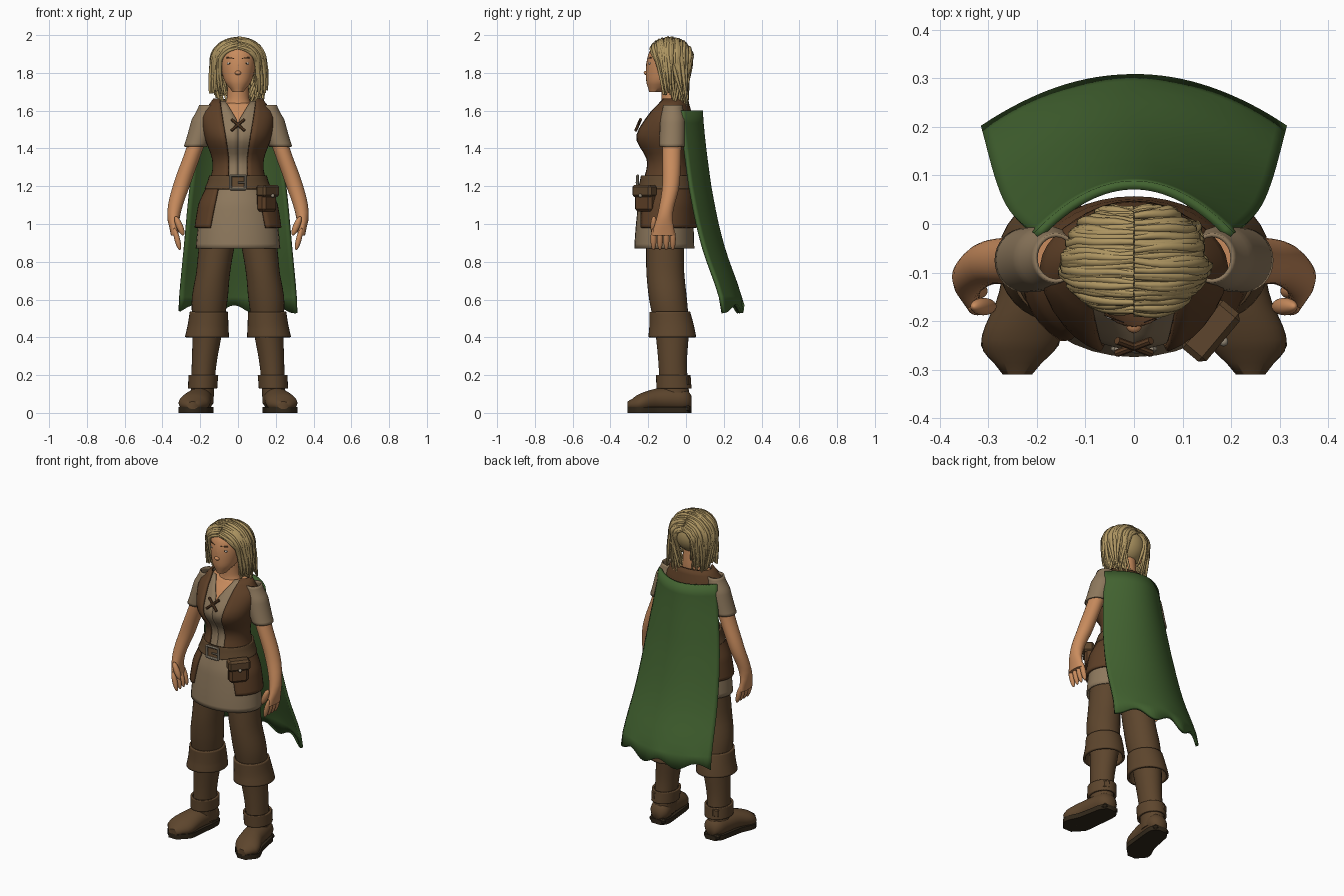
import bpy, bmesh, math, random
from mathutils import Vector

cube = bpy.data.objects.get("Cube")
if cube:
    bpy.data.objects.remove(cube)


def material(name, red, green, blue):
    mat = bpy.data.materials.new(name)
    mat.use_nodes = True
    mat.diffuse_color = (red, green, blue, 1)
    mat.node_tree.nodes["Principled BSDF"].inputs["Base Color"].default_value = mat.diffuse_color
    return mat


SKIN = material("skin", .58, .26, .11)
LIP = material("lips", .4, .14, .07)
HAIR = material("blond hair", .42, .3, .12)
VEST = material("vest leather", .11, .05, .02)
BOOT = material("boot leather", .11, .06, .026)
LINEN = material("linen", .27, .19, .11)
GREEN = material("green cloth", .055, .125, .03)
DARK = material("dark sole", .03, .02, .01)
METAL = material("buckle metal", .32, .27, .2)
WHITE = material("eye white", .6, .55, .5)
SIDES = (("left", 1), ("right", -1))

# Shared anatomy: height, (sideways centre), depth centre, half width, half depth
BODY = ((.87, -.115, .22, .155), (1.1, -.11, .19, .14), (1.24, -.1, .13, .115), (1.34, -.1, .12, .1),
        (1.46, -.115, .16, .145), (1.58, -.09, .175, .105), (1.66, -.07, .115, .065))
HEAD = ((1.7, -.16, .03, .035), (1.75, -.13, .07, .08), (1.85, -.1, .095, .11),
        (1.92, -.09, .09, .1), (1.97, -.085, .04, .05))
NECK = ((1.6, -.08, .08, .06), (1.66, -.07, .06, .06), (1.78, -.075, .055, .06))
ARM = ((.94, .335, -.12, .02, .06), (1.05, .34, -.11, .035, .04), (1.2, .3, -.08, .045, .045),
       (1.4, .23, -.075, .045, .05), (1.55, .18, -.07, .05, .05), (1.63, .16, -.07, .03, .035))
LEG = ((.05, .19, -.06, .06, .08), (.25, .18, -.07, .065, .075), (.45, .16, -.075, .08, .09),
       (.6, .15, -.095, .095, .1), (.75, .13, -.11, .09, .1), (1, .1, -.11, .1, .1))
# Foot runs from toe to heel: depth, sideways centre, height, half width, half height
FOOT = ((-.31, .24, .04, .03, .02), (-.25, .235, .05, .08, .05), (-.15, .21, .07, .07, .06),
        (0, .19, .07, .06, .06), (.03, .19, .06, .03, .03))
# Cape: height, depth, half width
CAPE = ((.55, .3, .31), (.9, .19, .28), (1.2, .125, .25), (1.6, .08, .2))


# Smooth value between the keys of a profile
def sample(keys, h):
    last = len(keys) - 1
    i = max(1, min(last, sum(k[0] <= h for k in keys)))
    t = (h - keys[i - 1][0]) / (keys[i][0] - keys[i - 1][0])
    a, b, c, d = (Vector(keys[max(0, min(last, j))][1:]) for j in range(i - 2, i + 2))
    slope_in, slope_out = (c - a) / 2, (d - b) / 2
    cubic = 2 * (b - c) + slope_in + slope_out
    return b + slope_in * t + (c - b - slope_in - cubic) * t * t + cubic * t ** 3


def build(name, verts, faces, mat, thick=0):
    mesh = bpy.data.meshes.new(name)
    mesh.from_pydata(verts, [], faces)
    bm = bmesh.new()
    bm.from_mesh(mesh)
    bmesh.ops.recalc_face_normals(bm, faces=bm.faces)
    bm.to_mesh(mesh)
    bm.free()
    mesh.materials.append(mat)
    mesh.shade_smooth()
    mesh.set_sharp_from_angle(angle=1)
    ob = bpy.data.objects.new(name, mesh)
    bpy.context.collection.objects.link(ob)
    if thick:
        mod = ob.modifiers.new("thickness", "SOLIDIFY")
        mod.thickness, mod.offset = thick, 0


def grid_faces(rows, columns, closed=False):
    stride = columns if closed else columns + 1
    return [(r * stride + i, r * stride + (i + 1) % stride, (r + 1) * stride + (i + 1) % stride, (r + 1) * stride + i)
            for r in range(rows) for i in range(columns)]


# Skin part of a profile; grow widens it and gap opens it at the front
def loft(name, keys, low, high, mat, s=1, grow=0, gap=None, thick=0, steps=14, n=32):
    verts = []
    for r in range(steps + 1):
        h = low + (high - low) * r / steps
        *x, y, a, b = sample(keys, h)
        extra = grow(h) if callable(grow) else grow
        a, b, x = a + extra, b + extra, x[0] if x else 0
        start = math.asin(min(1, gap(h) / a)) if gap else 0
        for i in range(n + 1 if gap else n):
            t = start + 2 * (math.pi - start) * i / n
            across, up = s * (x + a * math.sin(t)), y - b * math.cos(t)
            verts.append((across, h, up) if keys is FOOT else (across, up, h))
    faces = grid_faces(steps, n, closed=not gap)
    if not thick:
        faces += [tuple(range(n)), tuple(range(steps * n, steps * n + n))]
    build(name, verts, faces, mat, thick)


def finish(name, mat):
    ob = bpy.context.object
    ob.name = name
    ob.data.materials.append(mat)
    return ob


def ball(name, loc, size, mat, tilt=0):
    bpy.ops.mesh.primitive_uv_sphere_add(segments=20, ring_count=12, location=loc, rotation=(0, tilt, 0))
    ob = finish(name, mat)
    ob.scale = size
    ob.data.shade_smooth()


def box(name, loc, size, mat, turn=0, bevel=.005):
    bpy.ops.mesh.primitive_cube_add(size=1, location=loc, rotation=(0, 0, turn))
    ob = finish(name, mat)
    ob.scale = size
    bpy.ops.object.transform_apply(location=False, rotation=False)
    ob.modifiers.new("round", "BEVEL").width = bevel


def bar(name, start, end, radius, mat):
    start, end = Vector(start), Vector(end)
    axis = end - start
    bpy.ops.mesh.primitive_cylinder_add(vertices=8, radius=radius, depth=axis.length, location=(start + end) / 2,
                                        rotation=axis.to_track_quat("Z", "Y").to_euler())
    finish(name, mat)


# Head, face and neck
loft("head", HEAD, HEAD[0][0], HEAD[-1][0], SKIN)
loft("neck", NECK, NECK[0][0], NECK[-1][0], SKIN)
loft("chest", BODY, 1.46, 1.64, SKIN, grow=-.014)
ball("nose_bridge", (0, -.2, 1.83), (.01, .012, .04), SKIN)
ball("nose_tip", (0, -.207, 1.8), (.017, .017, .012), SKIN)
ball("lips", (0, -.2, 1.765), (.02, .01, .008), LIP)
for side, s in SIDES:
    ball(side + "_eye", (s * .04, -.19, 1.85), (.018, .007, .008), WHITE)
    ball(side + "_iris", (s * .04, -.195, 1.85), (.007, .004, .007), DARK)
    bar(side + "_brow", (s * .02, -.2, 1.876), (s * .06, -.185, 1.88), .004, VEST)
    ball(side + "_ear", (s * .1, -.075, 1.82), (.015, .025, .035), SKIN)

# Hair: a cap under tapered locks swept from a centre parting
ball("hair_cap", (0, -.07, 1.86), (.113, .105, .115), HAIR)
rng = random.Random(4)
curve = bpy.data.curves.new("hair_locks", "CURVE")
curve.dimensions, curve.bevel_depth, curve.bevel_resolution, curve.resolution_u = "3D", .01, 1, 3
COUNT, ARC = 76, 5


def jitter(amount):
    return rng.uniform(-amount, amount)


for side, s in SIDES:
    for i in range(COUNT):
        back = 1.74 * i / COUNT - .8
        round_off = math.sqrt(1 - back * back)
        size = 1 + jitter(.05)
        wide = max(round_off, .7) if back < 0 else round_off
        path = []
        for j in range(ARC + 1):
            part = j / ARC
            angle = part * 1.65
            x = .14 * size * wide * math.sin(angle)
            y = .125 * back * size - .085 + max(0, -back) * .045 * part ** 2 + jitter(.006)
            path.append(Vector((s * x, y, 1.855 + .128 * size * round_off * math.cos(angle))))
        if back < 0:
            end = Vector((s * x * .95 + jitter(.02), y * .6 - .03, 1.72 + jitter(.04)))
        elif s < 0:
            end = Vector((s * x * .75 + jitter(.02), y * .5 - .02, 1.68 + jitter(.04)))
        else:
            end = Vector((.09 + jitter(.05), jitter(.04) - .03, 1.64 + jitter(.05)))
        path += [path[-1].lerp(end, .5) + Vector((s * .008, 0, 0)), end]
        spline = curve.splines.new("NURBS")
        spline.points.add(len(path) - 1)
        for j, (point, co) in enumerate(zip(spline.points, path)):
            point.co = (*co, 1)
            point.radius = .2 + math.sin(math.pi * (j + 1) / (len(path) + 1)) + jitter(.1)
        spline.order_u, spline.use_endpoint_u = 4, True
curve.materials.append(HAIR)
bpy.context.collection.objects.link(bpy.data.objects.new("hair_locks", curve))

# Shirt, vest, lacing, side flaps and belt all follow the body
loft("shirt", BODY, 1.22, 1.65, LINEN, grow=-.004, gap=lambda z: max(0, z - 1.54) * .6, thick=.006)
loft("vest", BODY, 1.22, 1.66, VEST, grow=.01, gap=lambda z: .05 + max(0, z - 1.35) * .15, thick=.014)
loft("shirt_skirt", BODY, .87, 1.22, LINEN, thick=.008)
loft("vest_flaps", BODY, .98, 1.22, VEST, grow=.014, gap=lambda z: .1 + (1.22 - z) * .2, thick=.014)
loft("belt", BODY, 1.185, 1.255, BOOT, grow=.02, thick=.014)
for s in (1, -1):
    bar("vest_lace", (s * .035, -.24, 1.555), (-s * .035, -.266, 1.495), .008, VEST)
    box("buckle_side", (s * .04, -.256, 1.22), (.014, .016, .08), METAL)
    box("buckle_rail", (0, -.256, 1.22 + s * .035), (.09, .016, .014), METAL)
bar("buckle_pin", (0, -.262, 1.22), (.04, -.262, 1.22), .005, METAL)

# Belt pouch
turn = math.radians(50)
box("pouch", (.152, -.215, 1.135), (.115, .06, .14), VEST, turn, .015)
box("pouch_flap", (.158, -.22, 1.175), (.13, .066, .065), BOOT, turn, .012)
ball("pouch_button", (.184, -.242, 1.15), (.01, .01, .01), METAL)

# Limbs
for side, s in SIDES:
    loft(side + "_sleeve", ARM, 1.41, 1.63, LINEN, s, grow=.012, thick=.008)
    loft(side + "_arm", ARM, .94, 1.5, SKIN, s)
    for f in range(4):
        ball(f"{side}_finger_{f + 1}", (s * .322, f * .034 - .172, .92), (.015, .016, .06), SKIN, s * .25)
    ball(side + "_thumb", (s * .31, -.17, .99), (.018, .018, .055), SKIN, s * .4)

    loft(side + "_trouser_leg", LEG, .47, 1, BOOT, s)
    loft(side + "_boot_shaft", LEG, .05, .47, BOOT, s)
    loft(side + "_boot_cuff", LEG, .4, .535, BOOT, s, grow=lambda z: .005 + (.53 - z) * .22, thick=.014)
    loft(side + "_ankle_strap", LEG, .13, .2, BOOT, s, grow=.01, thick=.012)
    box(side + "_ankle_buckle", (s * .215, .008, .17), (.04, .025, .045), BOOT, s * -.4)
    loft(side + "_boot_foot", FOOT, FOOT[0][0], FOOT[-1][0], BOOT, s)
    box(side + "_heel", (s * .19, -.02, .02), (.11, .1, .04), DARK, bevel=.015)
    # The sole is an outline of the foot profile, extruded flat
    rows = [(y, sample(FOOT, y)) for y in (FOOT[0][0] + .02 * k for k in range(18))]
    verts = [(s * (ring[0] + edge * ring[2]), y, z) for z in (0, .03) for y, ring in rows for edge in (-1, 1)]
    count = len(rows)
    rim = [2 * k for k in range(count)] + [2 * k + 1 for k in reversed(range(count))]
    top = [v + 2 * count for v in rim]
    walls = [(rim[k - 1], rim[k], top[k], top[k - 1]) for k in range(len(rim))]
    build(side + "_sole", verts, walls + [rim, top], DARK)

# Cape: a curved sheet swept back, flaring towards a wavy hem
ROWS, COLUMNS = 16, 32
verts = []
for r in range(ROWS + 1):
    z = CAPE[0][0] + (CAPE[-1][0] - CAPE[0][0]) * r / ROWS
    y, width = sample(CAPE, z)
    for i in range(COLUMNS + 1):
        u = 2 * i / COLUMNS - 1
        hem = .022 * math.cos(9 * u + .6) if r == 0 else 0
        verts.append((width * u, y - .105 * u * u, z + hem))
build("cape", verts, grid_faces(ROWS, COLUMNS), GREEN, thick=.018)
